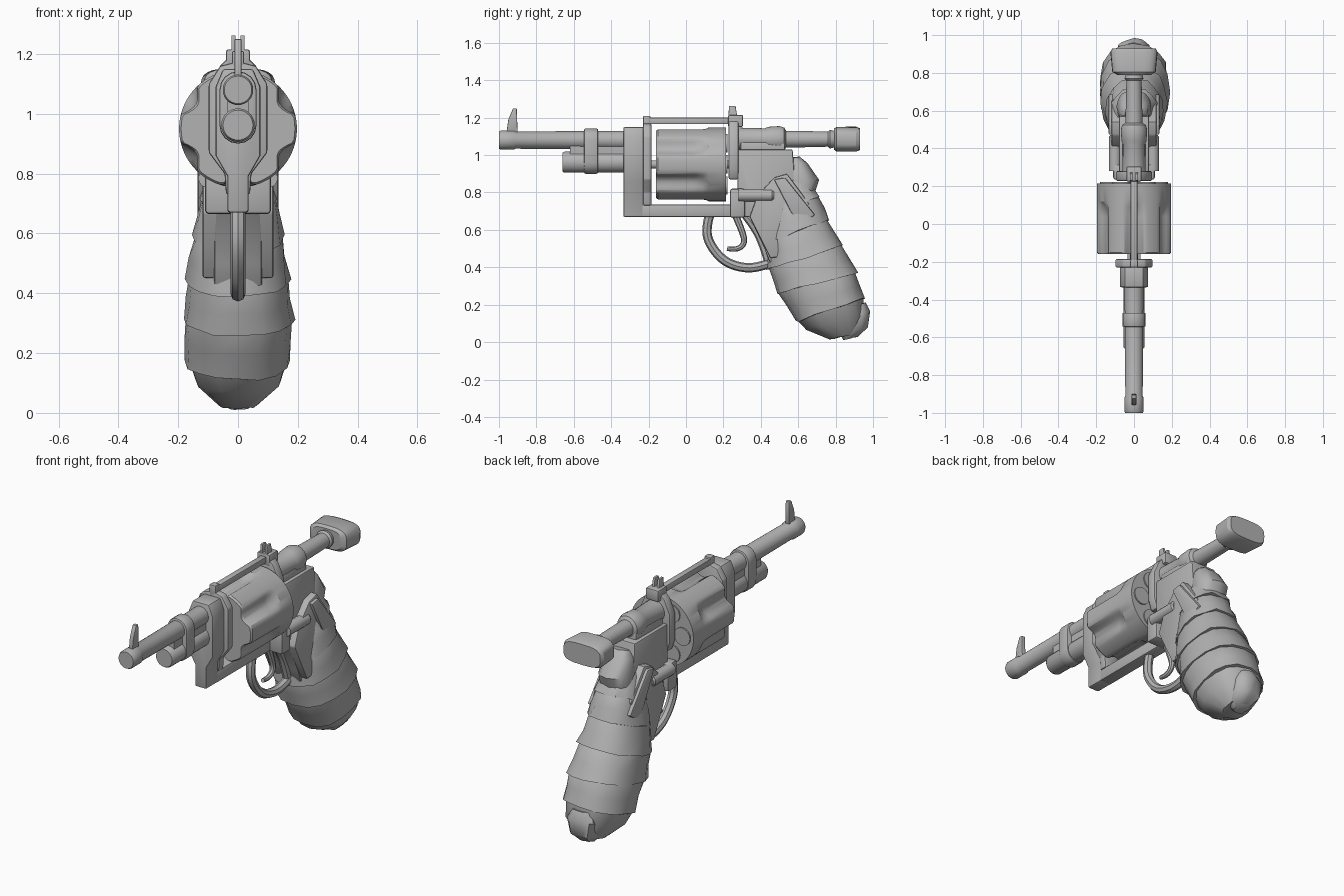
import bpy, bmesh, math, random
from mathutils import Vector

if "Cube" in bpy.data.objects:
    bpy.data.objects.remove(bpy.data.objects["Cube"])

random.seed(4)
grey = bpy.data.materials.new("gunmetal grey")
grey.diffuse_color = (0.45, 0.45, 0.45, 1)
grey.use_nodes = True
grey.node_tree.nodes["Principled BSDF"].inputs["Base Color"].default_value = grey.diffuse_color


def finish(obj, bevel=0.0, angle=32):
    obj.data.materials.clear()
    obj.data.materials.append(grey)
    bpy.ops.object.select_all(action='DESELECT')
    obj.select_set(True)
    bpy.context.view_layer.objects.active = obj
    if bevel:
        m = obj.modifiers.new("bevel", 'BEVEL')
        m.width, m.segments, m.limit_method = bevel, 2, 'ANGLE'
        bpy.ops.object.modifier_apply(modifier=m.name)
    bpy.ops.object.shade_smooth_by_angle(angle=math.radians(angle))
    return obj


def loft(name, rings, bevel=0.0, angle=32):
    """Skin a list of equal-length point rings and cap both ends."""
    bm = bmesh.new()
    vs = [[bm.verts.new(p) for p in r] for r in rings]
    n = len(rings[0])
    for a, b in zip(vs, vs[1:]):
        for i in range(n):
            bm.faces.new((a[i], a[(i + 1) % n], b[(i + 1) % n], b[i]))
    bm.faces.new(vs[0])
    bm.faces.new(vs[-1])
    bmesh.ops.recalc_face_normals(bm, faces=bm.faces)
    me = bpy.data.meshes.new(name)
    bm.to_mesh(me)
    bm.free()
    obj = bpy.data.objects.new(name, me)
    bpy.context.collection.objects.link(obj)
    return finish(obj, bevel, angle)


def side_prism(name, pts, x0, x1, bevel=0.008):
    return loft(name, [[(x, y, z) for y, z in pts] for x in (x0, x1)], bevel)


def front_prism(name, pts, y0, y1, bevel=0.008):
    return loft(name, [[(x, y, z) for x, z in pts] for y in (y0, y1)], bevel)


def box(name, x0, x1, y0, y1, z0, z1, bevel=0.006):
    return side_prism(name, [(y0, z0), (y1, z0), (y1, z1), (y0, z1)], x0, x1, bevel)


def lathe(name, prof, z, x=0.0, seg=28):
    ang = [2 * math.pi * i / seg for i in range(seg)]
    return loft(name, [[(x + r * math.cos(a), y, z + r * math.sin(a)) for a in ang]
                       for y, r in prof])


def mirrored(half):
    return half + [(-x, z) for x, z in reversed(half)]


def bent_rod(name, pts, radius, taper=1.0):
    cu = bpy.data.curves.new(name, 'CURVE')
    cu.dimensions = '3D'
    cu.bevel_depth, cu.bevel_resolution, cu.use_fill_caps = radius, 2, True
    cu.resolution_u = 5
    sp = cu.splines.new('NURBS')
    sp.points.add(len(pts) - 1)
    sp.order_u, sp.use_endpoint_u = 3, True
    for i, (p, (y, z)) in enumerate(zip(sp.points, pts)):
        p.co = (0, y, z, 1)
        p.radius = 1 + (taper - 1) * i / (len(pts) - 1)
    obj = bpy.data.objects.new(name, cu)
    bpy.context.collection.objects.link(obj)
    bpy.ops.object.select_all(action='DESELECT')
    obj.select_set(True)
    bpy.context.view_layer.objects.active = obj
    bpy.ops.object.convert(target='MESH')
    return finish(bpy.context.view_layer.objects.active)


# Barrel, rod housing below it and the clamp around both
lathe("barrel", [(-1, 0.046), (-0.99, 0.051), (-0.92, 0.051), (-0.91, 0.046), (-0.3, 0.05)], 1.08)
lathe("rod_housing", [(-0.66, 0.05), (-0.65, 0.056), (-0.3, 0.056)], 0.962)
clamp = [(0.062 * math.cos(a), (1.08 if k < 9 else 0.962) + 0.062 * math.sin(a))
         for k in range(18) for a in [math.pi * (k if k < 9 else k - 1) / 8]]
front_prism("barrel_clamp", clamp, -0.545, -0.47)
web = [(0.035, 0.97), (0.035, 1.06)]
front_prism("barrel_web", mirrored(web), -0.62, -0.3, 0)
side_prism("front_sight", [(-0.96, 1.12), (-0.9, 1.12), (-0.905, 1.25), (-0.925, 1.25), (-0.95, 1.19)],
           -0.012, 0.012, 0.004)

# Front of the frame: waisted block and a wider plate behind it
front_prism("front_frame", mirrored([(0.035, 0.67), (0.035, 0.79), (0.075, 0.86),
                                     (0.075, 1.09), (0.05, 1.15)]), -0.335, -0.225)
front_prism("front_plate", mirrored([(0.04, 0.73), (0.045, 0.8), (0.098, 0.87),
                                     (0.098, 1.1), (0.06, 1.16), (0.02, 1.17)]), -0.23, -0.185)
box("front_post", -0.02, 0.02, -0.23, -0.19, 1.14, 1.21)
box("top_strap", -0.018, 0.018, -0.2, 0.25, 1.165, 1.2)
box("bottom_strap", -0.035, 0.035, -0.24, 0.26, 0.67, 0.735)

# Fluted drum
SEG = 96


def drum_ring(y, depth, radius=0.197):
    ring = []
    for i in range(SEG):
        a = 2 * math.pi * i / SEG
        off = (a % (math.pi / 3)) - math.pi / 6
        r = radius - depth * max(0, 1 - (off / 0.28) ** 2)
        ring.append((r * math.cos(a), y, 0.95 + r * math.sin(a)))
    return ring


loft("drum", [drum_ring(-0.16, 0.034, 0.19), drum_ring(-0.15, 0.034), drum_ring(0.04, 0.034),
              drum_ring(0.09, 0.022), drum_ring(0.12, 0), drum_ring(0.215, 0)])
for k in range(6):
    a = k * math.pi / 3
    lathe("cartridge_%d" % (k + 1), [(0.2, 0.05), (0.222, 0.05)],
          0.95 + 0.13 * math.sin(a), 0.13 * math.cos(a), 18)
lathe("drum_pin", [(-0.24, 0.022), (0.3, 0.022)], 0.95, seg=14)

# Rear of the frame
front_prism("recoil_plate", mirrored([(0.075, 0.87), (0.095, 0.93), (0.095, 1.08),
                                      (0.06, 1.16), (0.03, 1.19)]), 0.228, 0.28)
side_prism("rear_frame", [(0.275, 0.67), (0.275, 1.03), (0.57, 1.03), (0.58, 0.9), (0.66, 0.75),
                          (0.58, 0.46), (0.45, 0.42), (0.42, 0.5), (0.34, 0.67)], -0.08, 0.08)
side_prism("side_panels", [(0.38, 0.78), (0.47, 0.88), (0.54, 0.9), (0.66, 0.74), (0.56, 0.46),
                           (0.45, 0.45), (0.4, 0.55), (0.34, 0.67)], -0.118, 0.118)
box("hinge_block", -0.11, 0.11, 0.235, 0.315, 0.665, 0.82, 0.012)
for s, side in ((1, "right"), (-1, "left")):
    lathe("side_rod_" + side, [(0.28, 0.033), (0.46, 0.033), (0.47, 0.026)], 0.785, s * 0.1, 14)
    side_prism("rear_sight_" + side, [(0.225, 1.18), (0.3, 1.18), (0.275, 1.2), (0.265, 1.262), (0.23, 1.262)],
               s * 0.008, s * 0.022, 0.003)
box("rear_sight_base", -0.04, 0.04, 0.225, 0.305, 1.15, 1.215, 0.008)

# Hammer tube, plunger rod and wide knob
lathe("hammer_tube", [(0.27, 0.062), (0.42, 0.058), (0.44, 0.066), (0.5, 0.07), (0.525, 0.062),
                      (0.535, 0.045), (0.7, 0.042), (0.76, 0.04), (0.77, 0.05), (0.81, 0.04)], 1.085)
box("tube_saddle", -0.06, 0.06, 0.29, 0.53, 1.0, 1.07, 0.01)


def knob_ring(y, hw, hz):
    ring = []
    for i in range(24):
        c, s = math.cos(i * math.pi / 12), math.sin(i * math.pi / 12)
        ring.append((hw * math.copysign(abs(c) ** 0.6, c), y,
                     1.085 + hz * math.copysign(abs(s) ** 0.6, s)))
    return ring


loft("knob", [knob_ring(0.79, 0.09, 0.055), knob_ring(0.805, 0.115, 0.066),
              knob_ring(0.91, 0.125, 0.067), knob_ring(0.93, 0.115, 0.058)])

# Trigger and its guard
bent_rod("trigger_guard", [(0.13, 0.69), (0.11, 0.63), (0.115, 0.54), (0.19, 0.44), (0.28, 0.4),
                           (0.38, 0.395), (0.47, 0.43)], 0.025)
bent_rod("guard_rear", [(0.32, 0.68), (0.36, 0.63), (0.41, 0.54), (0.44, 0.44)], 0.025)
bent_rod("trigger", [(0.26, 0.69), (0.29, 0.62), (0.32, 0.53), (0.27, 0.49), (0.22, 0.5)], 0.02, 0.6)

# Wrapped grip: overlapping bands; each row is front y, z, back y, z and half width
rows = [(0.47, 0.84, 0.66, 0.87, 0.095), (0.45, 0.70, 0.71, 0.78, 0.125),
        (0.43, 0.54, 0.76, 0.66, 0.148), (0.44, 0.40, 0.83, 0.52, 0.17),
        (0.49, 0.27, 0.91, 0.38, 0.18), (0.59, 0.12, 0.95, 0.24, 0.17)]


def grip_ring(row, scale, jitter=0.006, n=16):
    fy, fz, by, bz, hw = row
    c = Vector((0, (fy + by) / 2, (fz + bz) / 2))
    u = Vector((0, (by - fy) / 2, (bz - fz) / 2))
    ring = []
    for i in range(n):
        t = 2 * math.pi * i / n
        co, si = math.cos(t), math.sin(t)
        co, si = (math.copysign(abs(v) ** 0.88, v) for v in (co, si))
        p = c + scale * (u * co + Vector((hw * si, 0, 0)))
        ring.append(p + Vector([random.uniform(-jitter, jitter) for _ in range(3)]))
    return ring


def mix(a, b, t):
    return tuple(p + (q - p) * t for p, q in zip(a, b))


for k, (a, b) in enumerate(zip(rows, rows[1:])):
    loft("grip_wrap_%d" % (k + 1), [grip_ring(mix(a, b, -0.08), 0.94), grip_ring(mix(a, b, 0.05), 0.98),
                                    grip_ring(mix(a, b, 0.55), 1.0), grip_ring(mix(a, b, 1.06), 1.03)], 0, 40)
end = (0.64, 0.07, 0.955, 0.15, 0.145)
tip = (0.77, 0.015, 0.92, 0.05, 0.07)
loft("grip_end", [grip_ring(rows[-1], 0.97), grip_ring(end, 1.0), grip_ring(tip, 1.0, 0.004)], 0, 40)
loft("grip_end_knot", [grip_ring((0.85, 0.2, 0.96, 0.21, 0.06), 1), grip_ring((0.84, 0.11, 0.985, 0.17, 0.085), 1),
                       grip_ring((0.83, 0.03, 0.975, 0.08, 0.07), 1), grip_ring((0.84, 0.012, 0.92, 0.03, 0.04), 1, 0.003)],
     0, 40)

# Knuckle of cloth behind the frame and a loose diagonal strip
loft("grip_top_knuckle", [grip_ring((0.53, 0.98, 0.61, 0.99, 0.05), 1, 0.004),
                          grip_ring((0.52, 0.95, 0.65, 0.96, 0.075), 1, 0.004),
                          grip_ring((0.53, 0.86, 0.71, 0.87, 0.09), 1, 0.004),
                          grip_ring((0.54, 0.78, 0.69, 0.81, 0.09), 1, 0.004)], 0, 40)
side_prism("grip_strip", [(0.47, 0.87), (0.53, 0.88), (0.69, 0.68), (0.6, 0.62)], -0.135, 0.135)
